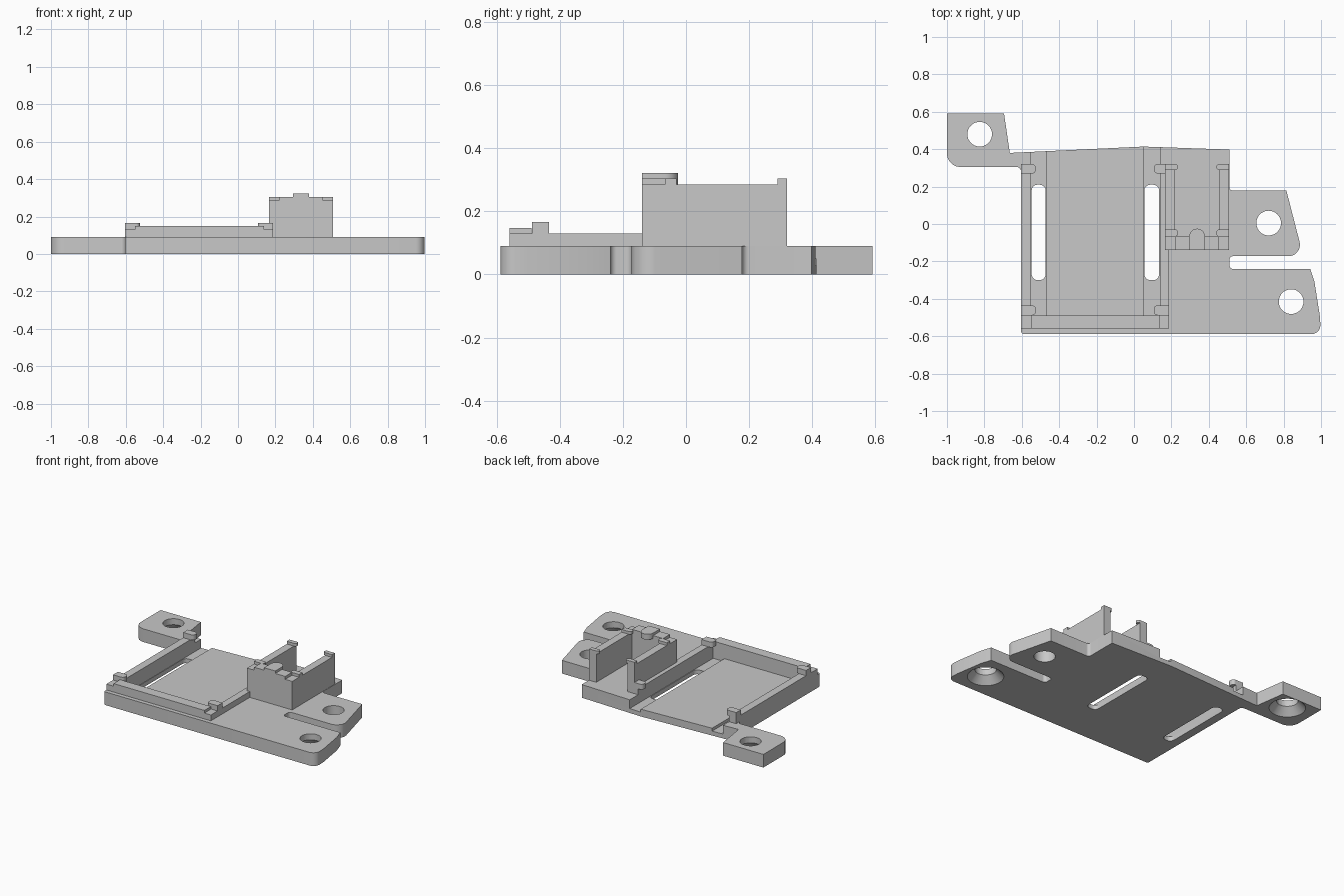
import bpy
import math
from mathutils import Vector

cube = bpy.data.objects.get("Cube")
if cube:
    bpy.data.objects.remove(cube, do_unlink=True)

COLOUR = (0.58, 0.58, 0.58, 1)
grey = bpy.data.materials.new("plain grey")
grey.use_nodes = True
grey.diffuse_color = COLOUR
grey.node_tree.nodes["Principled BSDF"].inputs["Base Color"].default_value = COLOUR


def make(name, verts, faces):
    mesh = bpy.data.meshes.new(name)
    mesh.from_pydata(verts, [], faces)
    mesh.materials.append(grey)
    obj = bpy.data.objects.new(name, mesh)
    bpy.context.collection.objects.link(obj)
    return obj


def loft(name, lower, upper):
    """Closed solid between two rings, counter-clockwise seen from the upper one."""
    n = len(lower)
    sides = [(i, (i + 1) % n, n + (i + 1) % n, n + i) for i in range(n)]
    return make(name, lower + upper,
                [tuple(reversed(range(n))), tuple(range(n, 2 * n))] + sides)


def prism(name, outline, z0, z1):
    return loft(name, [(x, y, z0) for x, y in outline], [(x, y, z1) for x, y in outline])


def rounded(corners, steps=5):
    """Outline from (x, y, radius) corners; each corner becomes an arc."""
    out = []
    for i, (x, y, r) in enumerate(corners):
        p = Vector((x, y))
        if r == 0:
            out.append((x, y))
            continue
        a = (Vector(corners[i - 1][:2]) - p).normalized()
        b = (Vector(corners[(i + 1) % len(corners)][:2]) - p).normalized()
        half = a.angle(b) / 2
        centre = p + (a + b).normalized() * (r / math.sin(half))
        start = p + a * (r / math.tan(half)) - centre
        end = p + b * (r / math.tan(half)) - centre
        for k in range(steps + 1):
            v = centre + start.lerp(end, k / steps).normalized() * r
            out.append((v.x, v.y))
    return out


def box(name, x0, x1, y0, y1, z0, z1, radii=(0, 0, 0, 0)):
    pts = [(x0, y0), (x1, y0), (x1, y1), (x0, y1)]
    return prism(name, rounded([(*p, r) for p, r in zip(pts, radii)]), z0, z1)


def ring(cx, cy, r, z, n=40):
    return [(cx + r * math.cos(math.tau * i / n), cy + r * math.sin(math.tau * i / n), z)
            for i in range(n)]


# Base plate with its three mounting ears
plate = prism("base_plate", rounded([
    (-0.604, -0.588, 0.015), (0.998, -0.588, 0.045), (0.995, -0.5, 0), (0.965, -0.31, 0),
    (0.942, -0.24, 0), (0.51, -0.24, 0.02), (0.51, -0.172, 0.02), (0.905, -0.172, 0.06),
    (0.815, 0.178, 0), (0.51, 0.178, 0.02), (0.51, 0.398, 0), (0.05, 0.414, 0),
    (-0.664, 0.38, 0), (-0.695, 0.592, 0), (-1, 0.592, 0),
    (-1, 0.305, 0.07), (-0.604, 0.305, 0.025)]), 0, 0.09)

# Cutters: stepped tray, long slots, screw holes
tray_profile = [(-0.55, 0.03), (-0.47, 0.03), (-0.47, 0.05), (0.053, 0.05),
                (0.053, 0.03), (0.138, 0.03), (0.138, 0.2), (-0.55, 0.2)]
cutters = [loft("tray_cutter", [(x, 0.6, z) for x, z in tray_profile],
                [(x, -0.49, z) for x, z in tray_profile])]
for x0, x1 in ((-0.547, -0.473), (0.056, 0.134)):
    cutters.append(box("slot_cutter", x0, x1, -0.3, 0.21, -0.1, 0.2, (0.03,) * 4))
for cx, cy, countersunk in ((-0.825, 0.48, True), (0.72, 0.005, False), (0.84, -0.415, True)):
    cutters.append(loft("hole_cutter", ring(cx, cy, 0.066, -0.1), ring(cx, cy, 0.066, 0.2)))
    if countersunk:
        cutters.append(loft("countersink_cutter", ring(cx, cy, 0.122, -0.01),
                            ring(cx, cy, 0.06, 0.055)))
for cutter in cutters:
    mod = plate.modifiers.new("cut", "BOOLEAN")
    mod.operation = "DIFFERENCE"
    mod.solver = "EXACT"
    mod.object = cutter
    cutter.hide_render = True
bpy.context.view_layer.update()
cut_mesh = bpy.data.meshes.new_from_object(
    plate.evaluated_get(bpy.context.evaluated_depsgraph_get()))
plate.modifiers.clear()
plate.data = cut_mesh
for cutter in cutters:
    bpy.data.objects.remove(cutter, do_unlink=True)

# Rails around the tray
box("tray_rail_right", -0.604, -0.55, -0.56, 0.32, 0.09, 0.13)
box("tray_rail_left", 0.138, 0.187, -0.56, 0.32, 0.09, 0.13)
box("tray_rail_front", -0.55, 0.138, -0.56, -0.49, 0.09, 0.148)

# Snap clips at the tray corners, rounded on the inner end
for y0, y1 in ((-0.488, -0.435), (0.27, 0.32)):
    box("tray_clip_right", -0.604, -0.525, y0, y1, 0.13, 0.166, (0, 0.02, 0.02, 0))
    box("tray_clip_left", 0.106, 0.187 if y0 < 0 else 0.166, y0, y1, 0.13, 0.166,
        (0.02, 0, 0, 0.02))

# Tall holder, open at the back
box("holder_wall_right", 0.166, 0.22, -0.14, 0.32, 0.09, 0.285)
box("holder_wall_left", 0.455, 0.508, -0.14, 0.32, 0.09, 0.285)
box("holder_wall_front", 0.22, 0.455, -0.14, -0.066, 0.09, 0.305)
for y0, y1 in ((-0.066, -0.03), (0.29, 0.32)):
    box("holder_clip_right", 0.166, 0.236, y0, y1, 0.285, 0.304, (0, 0.014, 0.014, 0))
    box("holder_clip_left", 0.44, 0.508, y0, y1, 0.285, 0.304, (0.014, 0, 0, 0.014))
box("holder_front_tab", 0.295, 0.38, -0.14, -0.025, 0.285, 0.322, (0, 0, 0.042, 0.042))

# Smooth the round corners and holes, keep the edges sharp
bpy.ops.object.select_all(action="DESELECT")
for obj in bpy.context.collection.objects:
    if obj.type == "MESH":
        obj.select_set(True)
bpy.context.view_layer.objects.active = plate
bpy.ops.object.shade_smooth_by_angle(angle=math.radians(30))
